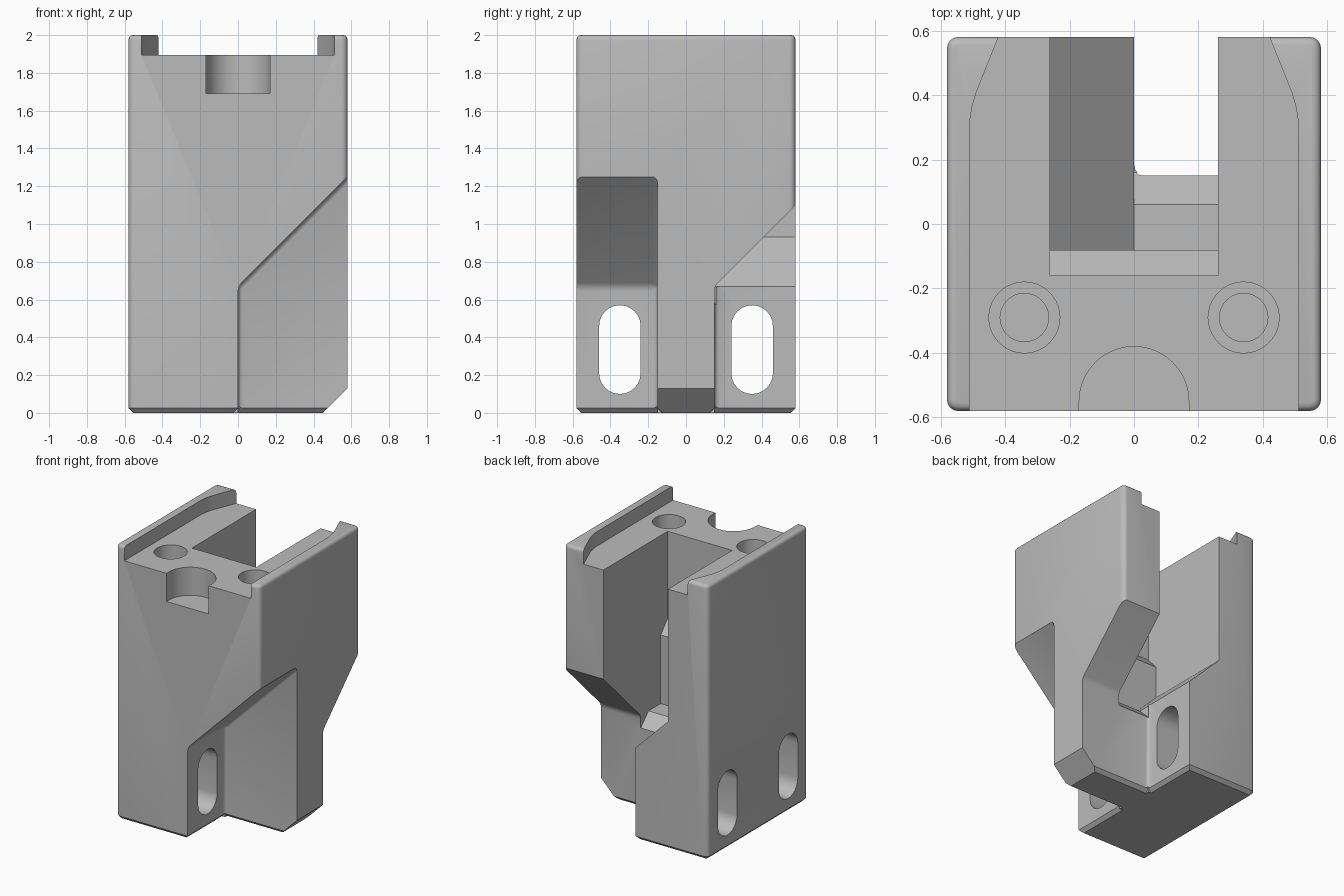
import bpy, bmesh, math

if "Cube" in bpy.data.objects:
    bpy.data.objects.remove(bpy.data.objects["Cube"])

HALF = 0.58
grey = bpy.data.materials.new("plain grey")
grey.use_nodes = True
grey.diffuse_color = (0.5, 0.5, 0.5, 1)
grey.node_tree.nodes["Principled BSDF"].inputs["Base Color"].default_value = (0.5, 0.5, 0.5, 1)


def to_object(name, bm):
    """Make a closed mesh face outward and link it as an object."""
    if bm.calc_volume(signed=True) < 0:
        bmesh.ops.reverse_faces(bm, faces=bm.faces[:])
    mesh = bpy.data.meshes.new(name)
    bm.to_mesh(mesh)
    bm.free()
    obj = bpy.data.objects.new(name, mesh)
    mesh.materials.append(grey)
    bpy.context.scene.collection.objects.link(obj)
    return obj


def loft(rings):
    """Closed solid through a stack of matching point rings."""
    bm = bmesh.new()
    rows = [[bm.verts.new(p) for p in ring] for ring in rings]
    n = len(rows[0])
    for a, b in zip(rows, rows[1:]):
        for i in range(n):
            j = (i + 1) % n
            bm.faces.new((a[i], a[j], b[j], b[i]))
    bm.faces.new(rows[0][::-1])
    bm.faces.new(rows[-1])
    bm.normal_update()
    return bm


def prism(name, axis, profile, start, end, fillet=0):
    """Extrude a 2D profile along an axis; profile uses the other two axes in order."""
    def place(p, d):
        co = list(p)
        co.insert("xyz".index(axis), d)
        return co
    bm = loft([[place(p, d) for p in profile] for d in (start, end)])
    if fillet:
        bmesh.ops.bevel(bm, geom=bm.edges[:], offset=fillet, segments=3, profile=0.5, affect="EDGES")
    obj = to_object(name, bm)
    obj.hide_render = True
    return obj


def rounded_square(inset, z):
    """Square outline with rounded corners at one height."""
    r = 0.035 - inset
    c = HALF - 0.035
    ring = []
    for q, (sx, sy) in enumerate(((1, 1), (-1, 1), (-1, -1), (1, -1))):
        for k in range(5):
            a = math.pi / 2 * (q + k / 4)
            ring.append((sx * c + r * math.cos(a), sy * c + r * math.sin(a), z))
    return ring


def circle(cx, cy, r, n=40):
    return [(cx + r * math.cos(math.tau * i / n), cy + r * math.sin(math.tau * i / n)) for i in range(n)]


def stadium(cx, low, high, r, n=12):
    top = [(cx + r * math.cos(math.pi * i / n), high - r + r * math.sin(math.pi * i / n)) for i in range(n + 1)]
    return top + [(2 * cx - x, low + high - z) for x, z in top]


# Body block: rounded sides and top, chamfered base
layers = [(0.025, 0), (0, 0.025), (0, 1.975), (0.003, 1.988), (0.012, 1.997), (0.025, 2)]
body = to_object("body_block", loft([rounded_square(*layer) for layer in layers]))

cutters = []

# Front corner relief with a sloping ceiling
cutters.append(prism("front_relief", "y", [(0, -0.1), (0, 0.67), (0.7, 1.37), (0.7, -0.1)], -0.8, -0.15, 0.025))
# Back corner relief with a sloping ceiling
cutters.append(prism("back_relief", "x", [(0.15, -0.1), (0.15, 0.67), (0.75, 1.27), (0.75, -0.1)], 0, 0.8, 0.025))

# Base chamfers around the reliefs and the rib's outer corner
for s in (-1, 1):
    cutters.append(prism("rib_base_chamfer", "x", [(s * 0.115, -0.01), (s * 0.16, -0.01), (s * 0.16, 0.035)], 0, 0.8))
    low, high = sorted((s * 0.15, s * 0.8))
    cutters.append(prism("wall_base_chamfer", "y", [(-0.035, -0.01), (0.01, -0.01), (0.01, 0.035)], low, high))
cutters.append(prism("rib_corner_chamfer", "y", [(0.4, -0.05), (0.7, -0.05), (0.7, 0.25)], -0.8, 0.8))

# Central channel, open at the top and back
channel = [(-0.26, 2.2), (-0.26, 0.93), (0, 0.67), (0.26, 0.67), (0.26, 2.2)]
cutters.append(prism("channel", "y", channel, -0.08, 0.8))
widening = [(-0.16, 2.2), (-0.16, 1.26), (-0.08, 1.17), (0.02, 1.17), (0.02, 2.2)]
cutters.append(prism("channel_widening", "x", widening, -0.26, 0.26))
cutters.append(prism("rib_top_chamfer", "x", [(0.05, 0.68), (0.16, 0.57), (0.16, 0.68)], 0, 0.26))

# Top recess between side rails, narrowing at the back
half_outline = [(0.51, -0.8), (0.51, 0.31), (0.503, 0.36), (0.49, 0.405), (0.42, 0.58), (0.42, 0.8)]
outline = half_outline + [(-x, y) for x, y in reversed(half_outline)]
cutters.append(prism("rail_recess", "z", outline, 1.895, 2.2))

# Half-round notch in the front
arc = [(-0.17 * math.cos(math.pi * i / 20), -0.55 + 0.17 * math.sin(math.pi * i / 20)) for i in range(21)]
cutters.append(prism("front_notch", "z", [(-0.17, -0.8)] + arc + [(0.17, -0.8)], 1.69, 2.1))

# Stepped screw holes in the top
for x in (-0.34, 0.34):
    cutters.append(prism("counterbore", "z", circle(x, -0.29, 0.11), 1.7, 2.1))
    cutters.append(prism("screw_hole", "z", circle(x, -0.29, 0.075), 1.45, 1.8))

# Long slots through the lower side wall
for y in (-0.35, 0.35):
    cutters.append(prism("side_slot", "x", stadium(y, 0.1, 0.57, 0.11), -0.8, 0.1))

# Cut everything from the block, taking the first solver that leaves a solid
bpy.ops.object.select_all(action="DESELECT")
bpy.context.view_layer.objects.active = body
body.select_set(True)
for cutter in cutters:
    mod = body.modifiers.new("cut", "BOOLEAN")
    mod.operation = "DIFFERENCE"
    mod.object = cutter
    for solver in ("EXACT", "MANIFOLD", "FLOAT"):
        mod.solver = solver
        bpy.context.view_layer.update()
        depsgraph = bpy.context.evaluated_depsgraph_get()
        result = bpy.data.meshes.new_from_object(body.evaluated_get(depsgraph), depsgraph=depsgraph)
        if len(result.polygons) > 20:
            break
    body.modifiers.remove(mod)
    if len(result.polygons) > 20:
        body.data = result
    bpy.data.objects.remove(cutter)

bpy.ops.object.shade_smooth_by_angle(angle=math.radians(35))
